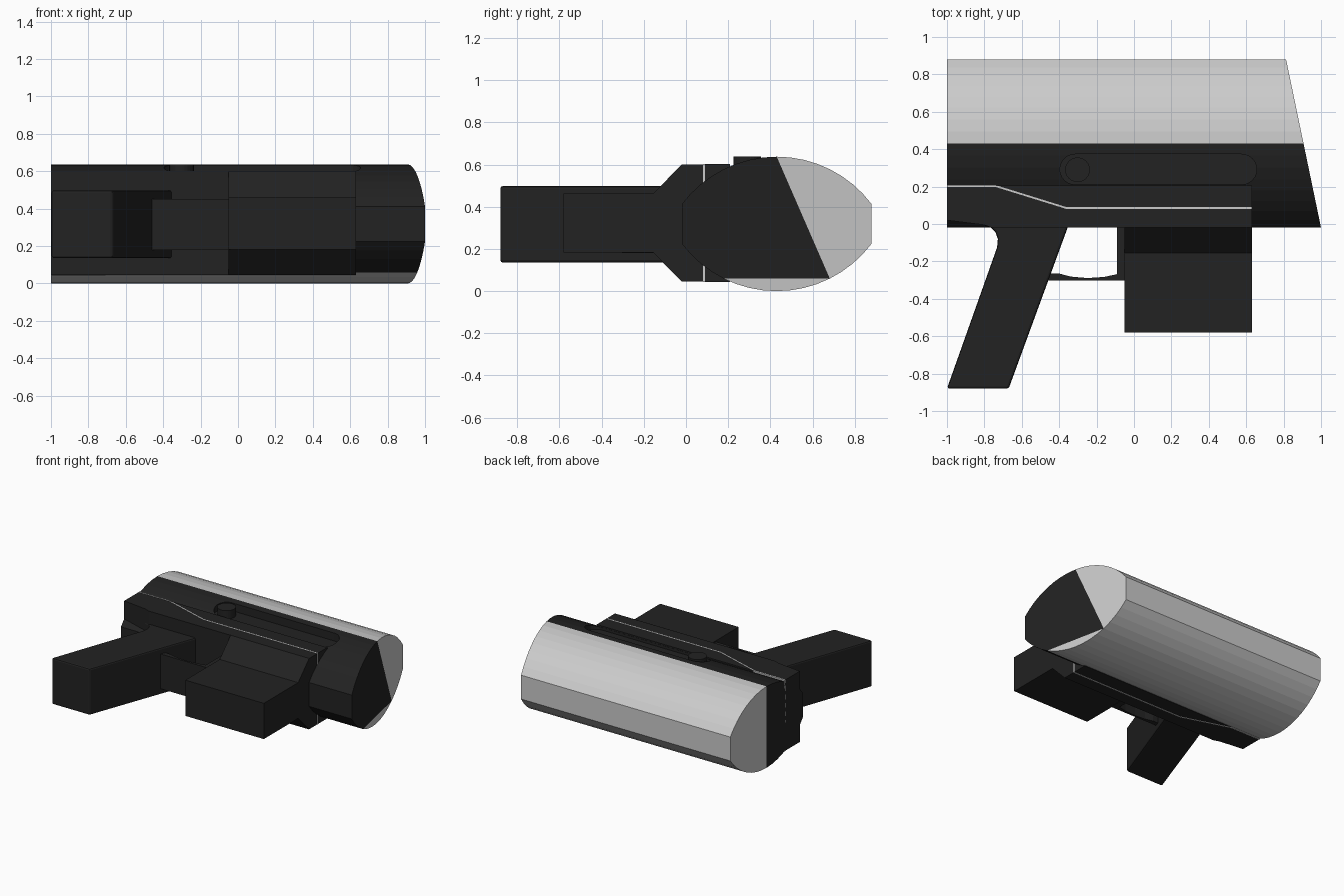
import bpy, bmesh
from math import sin, cos, asin, pi

if "Cube" in bpy.data.objects:
    bpy.data.objects.remove(bpy.data.objects["Cube"])


def material(name, v):
    m = bpy.data.materials.new(name)
    m.diffuse_color = (v, v, v, 1)
    m.use_nodes = True
    m.node_tree.nodes["Principled BSDF"].inputs["Base Color"].default_value = m.diffuse_color
    return m


DARK = material("dark_polymer", 0.016)
LIGHT = material("light_shell", 0.55)


def finish(name, bm, mats):
    bmesh.ops.recalc_face_normals(bm, faces=bm.faces)
    me = bpy.data.meshes.new(name)
    bm.to_mesh(me)
    bm.free()
    for m in mats:
        me.materials.append(m)
    ob = bpy.data.objects.new(name, me)
    bpy.context.collection.objects.link(ob)
    return ob


def prism(name, pts, a, b, axis="z", mat=DARK):
    """Extrude an outline: (x, y) along z, or (y, z) along x."""
    bm = bmesh.new()
    place = (lambda p, h: (p[0], p[1], h)) if axis == "z" else (lambda p, h: (h, *p))
    lo = [bm.verts.new(place(p, a)) for p in pts]
    hi = [bm.verts.new(place(p, b)) for p in pts]
    bm.faces.new(lo)
    bm.faces.new(hi)
    n = len(pts)
    for i in range(n):
        bm.faces.new((lo[i], lo[(i + 1) % n], hi[(i + 1) % n], hi[i]))
    return finish(name, bm, [mat])


def bevel(ob, width):
    mod = ob.modifiers.new("bevel", "BEVEL")
    mod.width = width
    mod.segments = 2
    mod.limit_method = "ANGLE"
    mod.angle_limit = 0.9


def arc(cx, cy, r, a0, a1, n):
    return [(cx + r * cos(a0 + (a1 - a0) * i / n), cy + r * sin(a0 + (a1 - a0) * i / n))
            for i in range(n + 1)]


# Barrel shell: two shallow arcs with flat sides, slanted muzzle, two-tone
N, R, YC, ZC = 16, 0.5625, 0.43, 0.3185
half = asin(0.45 / R)
upper = arc(YC, ZC + 0.3185 - R, R, pi / 2 - half, pi / 2 + half, N)
lower = [(2 * YC - y, 2 * ZC - z) for y, z in upper]
section = upper + lower
bm = bmesh.new()
back = [bm.verts.new((-1, y, z)) for y, z in section]
front = [bm.verts.new((0.813 + (0.88 - y) / 0.9 * 0.187, y, z)) for y, z in section]
count = len(section)
for i in range(count):
    j = (i + 1) % count
    f = bm.faces.new((back[i], back[j], front[j], front[i]))
    f.material_index = 0 if 8 <= i < 21 else 1
caps = [(back[8:26], 0), (back[25:] + back[:9], 1),
        (front[8:22] + [front[29]], 0), (front[21:30], 1), (front[29:] + front[:9], 1)]
for loop, mi in caps:
    bm.faces.new(loop).material_index = mi
barrel = finish("barrel_shell", bm, [DARK, LIGHT])

# Slot recess in the barrel's upper side
slot = arc(-0.315, 0.292, 0.081, pi / 2, 3 * pi / 2, 12) + arc(0.575, 0.292, 0.081, -pi / 2, pi / 2, 12)
cutter = prism("slot_cutter", slot, 0.572, 0.75)
cutter.hide_render = True
mod = barrel.modifiers.new("slot", "BOOLEAN")
mod.operation = "DIFFERENCE"
mod.object = cutter
bpy.context.view_layer.objects.active = barrel
bpy.ops.object.modifier_apply(modifier="slot")
bpy.data.objects.remove(cutter)

# Round button in the slot
prism("slot_button", arc(-0.302, 0.29, 0.066, 0, 2 * pi * 23 / 24, 23), 0.56, 0.637)

# Lower body
prism("body", [(-1, 0.02), (-0.8, -0.005), (-0.76, -0.02), (0.63, -0.02), (0.63, 0.205), (-1, 0.205)],
      0.045, 0.6)

# Thin light stripe around the body
path = [(-1, 0.203), (-0.74, 0.203), (-0.36, 0.085), (0.631, 0.085)]
stripe = [(x, y + 0.005) for x, y in path] + [(x, y - 0.005) for x, y in reversed(path)]
prism("body_stripe", stripe, 0.043, 0.602, mat=LIGHT)

# Magazine with sloped shoulders
half_mag = [(-0.02, 0.278), (-0.155, 0.14), (-0.58, 0.14)]
prism("magazine", [(y, 0.3225 + z) for y, z in half_mag] +
      [(y, 0.3225 - z) for y, z in reversed(half_mag)], -0.05, 0.63, "x")

# Raked grip with a curved web at the back
grip = prism("grip", [(-0.82, 0.02), (-0.8, -0.008), (-0.765, -0.02), (-0.74, -0.045), (-0.728, -0.08),
                      (-0.732, -0.125), (-1, -0.88), (-0.67, -0.88), (-0.355, -0.02), (-0.34, 0.02)],
             0.135, 0.498)
bevel(grip, 0.012)

# Trigger guard: curved lower bar and front post
inner = [(-0.4, -0.265), (-0.34, -0.281), (-0.25, -0.289), (-0.16, -0.283), (-0.09, -0.268)]
prism("trigger_guard", [(-0.48, -0.303), (-0.04, -0.303), (-0.04, -0.01), (-0.09, -0.01)] +
      inner[::-1] + [(-0.46, -0.265)], 0.18, 0.452)
